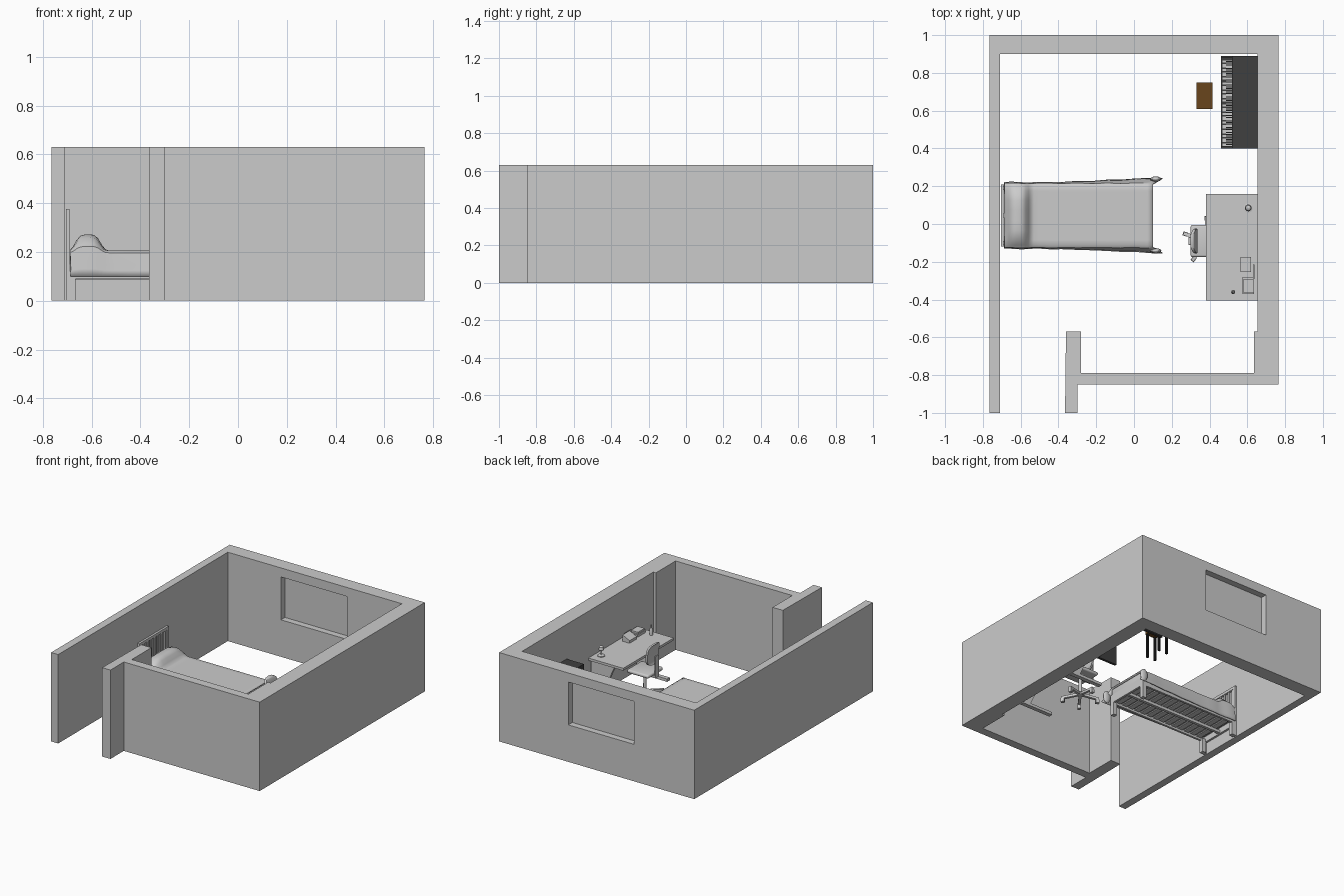
import bpy, bmesh, math
from mathutils import Vector

if "Cube" in bpy.data.objects:
    bpy.data.objects.remove(bpy.data.objects["Cube"])


def material(name, rgb):
    m = bpy.data.materials.new(name)
    m.diffuse_color = (*rgb, 1)
    m.use_nodes = True
    m.node_tree.nodes["Principled BSDF"].inputs["Base Color"].default_value = m.diffuse_color
    return m


DARK = material("dark_lacquer", (0.05, 0.05, 0.05))
BLACK = material("black", (0.01, 0.01, 0.01))
WHITE = material("ivory", (0.85, 0.85, 0.85))
BROWN = material("brown_wood", (0.14, 0.06, 0.012))


def finish(name, bm, mat=None, smooth=False):
    bmesh.ops.recalc_face_normals(bm, faces=bm.faces)
    me = bpy.data.meshes.new(name)
    bm.to_mesh(me)
    bm.free()
    ob = bpy.data.objects.new(name, me)
    bpy.context.collection.objects.link(ob)
    if mat:
        me.materials.append(mat)
    if smooth:
        for o in bpy.context.selected_objects:
            o.select_set(False)
        ob.select_set(True)
        bpy.context.view_layer.objects.active = ob
        bpy.ops.object.shade_smooth_by_angle(angle=math.radians(40))
    return ob


def boxes(name, spans, mat=None, bevel=0):
    """One object from boxes given as (x0, x1, y0, y1, z0, z1)."""
    bm = bmesh.new()
    for x0, x1, y0, y1, z0, z1 in spans:
        vs = bmesh.ops.create_cube(bm, size=1)["verts"]
        for v in vs:
            v.co = Vector((x0 + (v.co.x + .5) * (x1 - x0),
                           y0 + (v.co.y + .5) * (y1 - y0),
                           z0 + (v.co.z + .5) * (z1 - z0)))
    if bevel:
        bmesh.ops.bevel(bm, geom=bm.edges[:], offset=bevel, segments=3, affect='EDGES', profile=.5)
    return finish(name, bm, mat, bool(bevel))


def prism(name, pts, vec):
    bm = bmesh.new()
    f = bm.faces.new([bm.verts.new(p) for p in pts])
    ext = bmesh.ops.extrude_face_region(bm, geom=[f])["geom"]
    bmesh.ops.translate(bm, vec=vec, verts=[g for g in ext if isinstance(g, bmesh.types.BMVert)])
    return finish(name, bm)


def lathe(name, center, profile, n=16):
    """Revolve (radius, z) points around a vertical axis."""
    bm = bmesh.new()
    rings = [[bm.verts.new((center[0] + r * math.cos(2 * math.pi * i / n),
                            center[1] + r * math.sin(2 * math.pi * i / n), z))
              for i in range(n)] for r, z in profile]
    for a, b in zip(rings, rings[1:]):
        for i in range(n):
            bm.faces.new((a[i], a[(i + 1) % n], b[(i + 1) % n], b[i]))
    bm.faces.new(rings[0])
    bm.faces.new(rings[-1])
    return finish(name, bm, smooth=True)


# Room walls from one footprint, with a window opening in the back wall
plan = [(-.765, -1), (-.71, -1), (-.71, .9), (.655, .9), (.655, -.57), (.635, -.57),
        (.635, -.79), (-.28, -.79), (-.28, -.57), (-.36, -.57), (-.365, -1), (-.30, -1),
        (-.30, -.85), (.765, -.85), (.765, 1), (-.765, 1)]
walls = prism("room_walls", [(x, y, 0) for x, y in plan], (0, 0, .63))
cutter = boxes("window_cutter", [(-.294, .223, .8, 1.1, .262, .566)])
cutter.hide_render = True
mod = walls.modifiers.new("window_opening", 'BOOLEAN')
mod.operation, mod.solver, mod.object = 'DIFFERENCE', 'EXACT', cutter
bpy.context.view_layer.objects.active = walls
bpy.ops.object.modifier_apply(modifier=mod.name)
bpy.data.objects.remove(cutter)
boxes("window_pane", [(-.294, .223, .945, .955, .262, .566)])

# Bed: frame, slats, barred headboard, mattress
boxes("bed_side_rails", [(-.69, .10, y, y + .015, .09, .15) for y in (-.12, .195)]
      + [(.085, .10, -.105, .195, .09, .15)])
boxes("bed_legs", [(x, x + .03, y, y + .03, 0, .10)
                   for x in (-.695, .07) for y in (-.12, .18)])
boxes("bed_center_beam", [(-.69, .085, .035, .055, .085, .105)])
boxes("bed_slats", [(-.66 + i * .053, -.66 + i * .053 + .038, -.105, .195, .105, .112)
                    for i in range(14)])
boxes("headboard", [(-.705, -.69, y, y + .02, 0, .375) for y in (-.12, .19)]
      + [(-.705, -.69, -.10, .19, .355, .375), (-.705, -.69, -.10, .19, .08, .15)]
      + [(-.702, -.693, -.07 + i * .04, -.055 + i * .04, .15, .355) for i in range(7)])
boxes("mattress", [(-.68, .098, -.112, .202, .112, .195)], bevel=.008)

# Blanket draped over the bed, rising over the pillow
xs = [-.686, -.684, -.675, -.66, -.645, -.625, -.605, -.59, -.575, -.56, -.545, -.53, -.50,
      -.45, -.38, -.3, -.22, -.14, -.07, -.01, .04, .07, .10]
bm = bmesh.new()
rows = []
for x in xs:
    flare = max(0, (x + .5) / .6)
    bump = .066 * math.exp(-(abs(x + .615) / .055) ** 4)
    row = []
    for side in (-1, 1):
        strip = []
        for t in (0, .25, .5, .75, 1):           # hanging side, hem first
            hang = 1 - t
            out = .168 + hang * (.006 + .024 * flare ** 1.5) + .002 * math.sin(38 * x + side)
            px = x + hang * .05 * max(0, (x + .05) / .15)
            strip.append((px, .045 + side * out, .10 + .095 * t + bump * t * .4))
        for s in (.155, .13, .08, .03):          # top, edge to middle
            soft = 1 - (s / .17) ** 6
            strip.append((x, .045 + side * s, .203 + bump * soft))
        row += strip if side < 0 else strip[::-1]
    if x == xs[0]:
        row = [(px, y, min(z, .12)) for px, y, z in row]
    rows.append([bm.verts.new(p) for p in row])
for a, b in zip(rows, rows[1:]):
    for i in range(len(a) - 1):
        bm.faces.new((a[i], a[i + 1], b[i + 1], b[i]))
blanket = finish("blanket", bm, smooth=True)
thick = blanket.modifiers.new("thickness", 'SOLIDIFY')
thick.thickness, thick.offset = .006, 0
for y, s in ((-.142, -1), (.238, 1)):            # gathered blanket corners
    bm = bmesh.new()
    bmesh.ops.create_uvsphere(bm, u_segments=12, v_segments=8, radius=1)
    for v in bm.verts:
        v.co = Vector((.115 + v.co.x * .03, y + v.co.y * .014, .145 + v.co.z * .045))
    finish("blanket_corner", bm, smooth=True)

# Desk
boxes("desk_top", [(.38, .653, -.405, .16, .283, .30)])
boxes("desk_feet", [(.40, .65, y, y + .03, 0, .02) for y in (-.39, .115)])
for y in (-.385, .12):
    prism("desk_leg_panel", [(.645, y, .02), (.645, y, .283), (.46, y, .283), (.58, y, .02)], (0, .02, 0))
boxes("desk_back_panel", [(.625, .64, -.365, .12, .14, .283)])

# Things on the desk
lathe("bottle", (.525, -.36), [(.011, .30), (.011, .34), (.005, .352), (.005, .372)])
lathe("desk_ornament", (.605, .085), [(.024, .30), (.024, .306), (.006, .31), (.006, .335),
                                      (.018, .345), (.014, .365), (.004, .372)])
boxes("books", [(.575, .635, -.37, -.28, .30, .318), (.58, .635, -.365, -.29, .318, .33)])
boxes("book_end", [(.63, .637, -.29, -.215, .30, .335)])
prism("tilted_stand", [(.565, -.255, .30), (.62, -.255, .30), (.62, -.255, .345), (.565, -.255, .318)],
      (0, .08, 0))

# Swivel chair with five-legged base
cx, cy = .385, -.09
boxes("chair_seat", [(.30, .47, cy - .085, cy + .085, .18, .205)], bevel=.011)
lathe("chair_column", (cx, cy), [(.02, .03), (.02, .055), (.011, .06), (.011, .17), (.03, .18)])
bm = bmesh.new()
for k in range(5):
    a = math.radians(162 + 72 * k)
    d, n = Vector((math.cos(a), math.sin(a), 0)), Vector((-math.sin(a), math.cos(a), 0))
    for r0, r1, w, z0, z1, drop in ((.0, .13, .009, .035, .052, .012), (.108, .132, .011, 0, .025, 0)):
        for v in bmesh.ops.create_cube(bm, size=1)["verts"]:
            far = v.co.x > 0
            z = (z1 if v.co.z > 0 else z0) - (drop if far else 0)
            v.co = Vector((cx, cy, z)) + d * (r1 if far else r0) + n * (2 * w * v.co.y)
finish("chair_base", bm)
boxes("chair_back_support", [(.288, .297, cy - .02, cy + .02, .165, .32),
                             (.288, .38, cy - .02, cy + .02, .165, .18)])
bm = bmesh.new()
back = []
for i in range(20):                              # rounded, slightly wrapped backrest
    a = 2 * math.pi * i / 20
    c, s = math.cos(a), math.sin(a)
    y = .065 * math.copysign(abs(c) ** .6, c)
    z = .075 * math.copysign(abs(s) ** .6, s)
    back.append(bm.verts.new((.303 + 4 * y * y - .1 * z, cy + y, .325 + z)))
for i in range(9):                               # strips keep the curve clean
    a, b = back[(5 + i) % 20], back[(5 - i) % 20]
    c, d = back[(6 + i) % 20], back[(4 - i) % 20]
    bm.faces.new([a, c, d] if i == 0 else [a, c, d, b])
bm.faces.new([back[14], back[15], back[16]])
bmesh.ops.recalc_face_normals(bm, faces=bm.faces)
ext = bmesh.ops.extrude_face_region(bm, geom=bm.faces[:])["geom"]
bmesh.ops.translate(bm, vec=(.014, 0, 0), verts=[g for g in ext if isinstance(g, bmesh.types.BMVert)])
finish("chair_backrest", bm, smooth=True)

# Upright piano
boxes("piano_body", [(.52, .655, .40, .89, .26, .385), (.46, .52, .40, .89, .26, .285),
                     (.46, .52, .40, .412, .285, .31), (.46, .52, .878, .89, .285, .31),
                     (.50, .655, .40, .418, 0, .26), (.50, .655, .872, .89, 0, .26),
                     (.62, .635, .418, .872, .06, .26)], DARK)
pitch = .466 / 52
boxes("white_keys", [(.465, .52, .412 + i * pitch + .0006, .412 + (i + 1) * pitch - .0006, .285, .297)
                     for i in range(52)], WHITE)
boxes("black_keys", [(.487, .52, .412 + i * pitch - .0027, .412 + i * pitch + .0027, .297, .303)
                     for i in range(1, 52) if i % 7 not in (2, 5)], BLACK)

# Piano bench
boxes("bench_seat", [(.33, .415, .61, .75, .175, .20)], BROWN)
boxes("bench_legs", [(x, x + .014, y, y + .014, 0, .175)
                     for x in (.334, .397) for y in (.614, .732)], BLACK)
